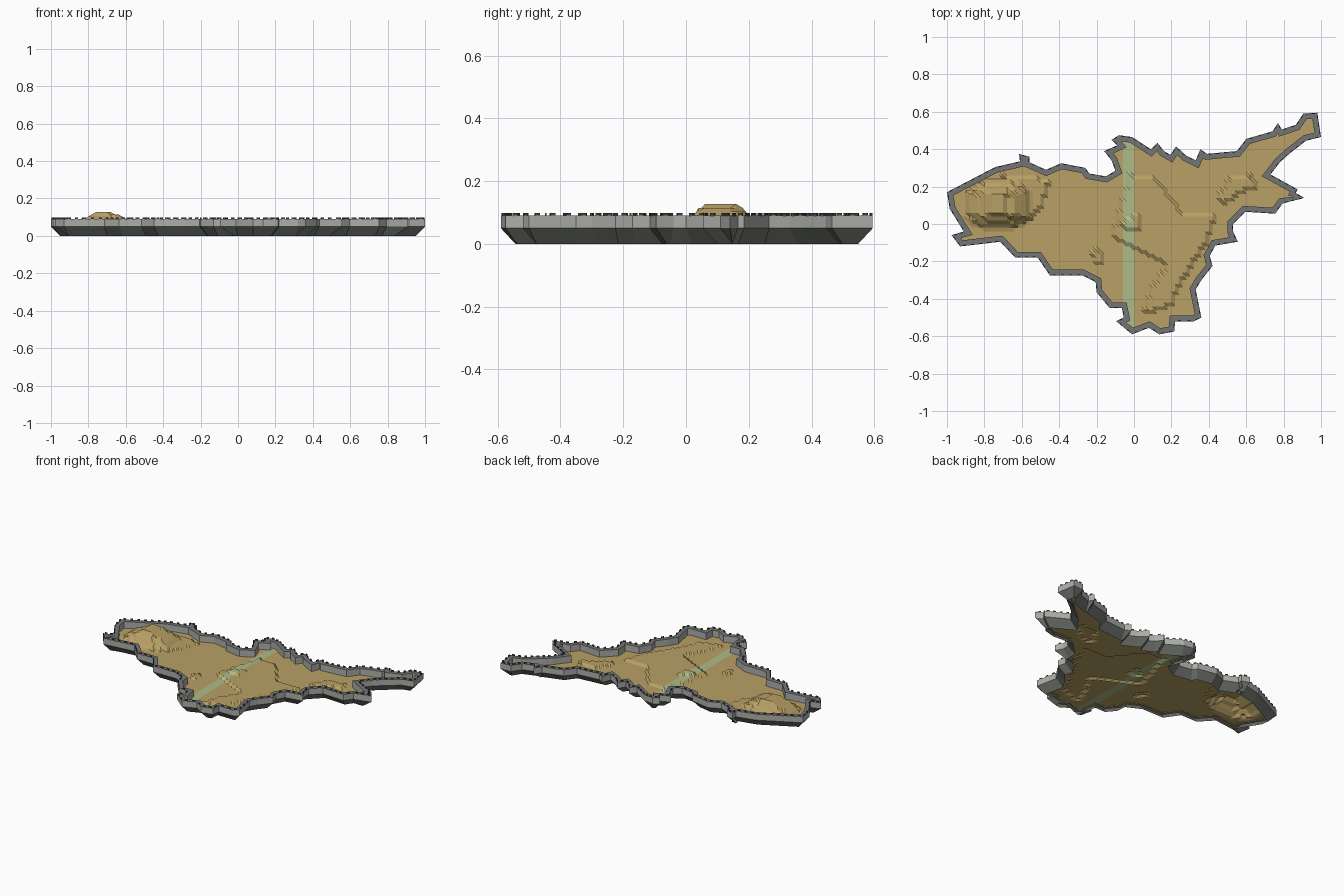
import bpy, bmesh, math
from mathutils import Vector
from mathutils.geometry import delaunay_2d_cdt

if "Cube" in bpy.data.objects:
    bpy.data.objects.remove(bpy.data.objects["Cube"])


def material(name, rgb):
    m = bpy.data.materials.new(name)
    m.diffuse_color = (*rgb, 1)
    m.use_nodes = True
    m.node_tree.nodes["Principled BSDF"].inputs["Base Color"].default_value = m.diffuse_color
    return m


SAND = material("sand", (0.48, 0.35, 0.13))
GREEN = material("pale green", (0.43, 0.50, 0.25))
STONE = material("light stone", (0.42, 0.42, 0.40))
WALK = material("walkway grey", (0.17, 0.18, 0.175))
FOOT = material("dark footing", (0.165, 0.18, 0.16))
DARK = material("merlon charcoal", (0.06, 0.065, 0.06))

# Outline of the walled land, clockwise from the west tip
north = [(-1, .17), (-.77, .29), (-.74, .305), (-.61, .335), (-.615, .375), (-.56, .36),
         (-.56, .33), (-.47, .29), (-.39, .325), (-.26, .30), (-.24, .27), (-.15, .255),
         (-.10, .285), (-.12, .34), (-.16, .39), (-.09, .42), (-.12, .45), (-.08, .475),
         (-.01, .465), (.09, .40), (.125, .435), (.16, .39), (.195, .37), (.225, .415),
         (.28, .365), (.33, .34), (.355, .40), (.39, .375), (.55, .39), (.60, .455),
         (.74, .495), (.77, .54), (.79, .505), (.865, .53), (.905, .59), (.98, .595)]
south = [(1, .465), (.92, .445), (.83, .375), (.78, .33), (.73, .265), (.875, .185),
         (.865, .165), (.91, .14), (.795, .11), (.755, .055), (.595, .065), (.53, 0),
         (.53, -.04), (.555, -.095), (.435, -.115), (.405, -.17), (.42, -.225),
         (.36, -.30), (.33, -.35), (.36, -.50), (.32, -.52), (.22, -.52), (.215, -.575),
         (.135, -.59), (.08, -.555), (-.01, -.59), (-.095, -.52), (-.055, -.50),
         (-.065, -.45), (-.13, -.45), (-.20, -.365), (-.205, -.31), (-.275, -.275),
         (-.45, -.275), (-.515, -.18), (-.635, -.18), (-.715, -.095), (-.93, -.12),
         (-.975, -.06), (-.91, -.04), (-.985, .08)]
outline = [Vector(p) for p in north + south]
N = len(outline)


def inset(dist):
    """Outline moved inward with limited mitres."""
    result = []
    for i, p in enumerate(outline):
        a = (p - outline[i - 1]).normalized()
        b = (outline[(i + 1) % N] - p).normalized()
        na, nb = Vector((a.y, -a.x)), Vector((b.y, -b.x))
        mid = (na + nb).normalized()
        result.append(p + mid * dist / max(mid.dot(na), 0.6))
    return result


def finish(name, bm, mats):
    mesh = bpy.data.meshes.new(name)
    bm.to_mesh(mesh)
    bm.free()
    for m in mats:
        mesh.materials.append(m)
    ob = bpy.data.objects.new(name, mesh)
    bpy.context.collection.objects.link(ob)
    return ob


# Wall: cross-section (inset, height) swept round the outline, open underneath
profile = [(.044, 0), (0, .05), (0, .09), (.031, .09), (.031, .04)]
band_material = [0, 1, 2, 1]
bm = bmesh.new()
rings = [[bm.verts.new((p.x, p.y, z)) for p in inset(d)] for d, z in profile]
for k, mat in enumerate(band_material):
    lo, hi = rings[k], rings[k + 1]
    for i in range(N):
        j = (i + 1) % N
        f = bm.faces.new((lo[i], hi[i], hi[j], lo[j]))
        f.material_index = mat
finish("boundary_wall", bm, [FOOT, STONE, WALK])


# Merlons: small sparse blocks along the outer edge of the walkway
def add_merlons(bm, loop, spacing=.045):
    for i, p in enumerate(loop):
        edge = loop[(i + 1) % N] - p
        count = max(1, round(edge.length / spacing))
        u = edge.normalized()
        w = Vector((u.y, -u.x)) * .003
        half = u * min(.008, edge.length * .3)
        for s in range(count):
            c = p + edge * ((s + .5) / count)
            base = [c - half - w, c + half - w, c + half + w, c - half + w]
            lo = [bm.verts.new((q.x, q.y, .088)) for q in base]
            hi = [bm.verts.new((q.x, q.y, .099)) for q in base]
            bm.faces.new(hi)
            for a in range(4):
                b = (a + 1) % 4
                bm.faces.new((lo[a], lo[b], hi[b], hi[a]))


bm = bmesh.new()
add_merlons(bm, inset(.003))
bmesh.ops.recalc_face_normals(bm, faces=bm.faces)
finish("merlons", bm, [DARK])


def inside(x, y, loop):
    hit = False
    for i, a in enumerate(loop):
        b = loop[i - 1]
        if (a[1] > y) != (b[1] > y) and x < (b[0] - a[0]) * (y - a[1]) / (b[1] - a[1]) + a[0]:
            hit = not hit
    return hit


# Terraces, each one step high
FLOOR, STEP = .045, .0117
terraces = [
    [(-.12, -.07), (-.02, .26), (.11, .25), (.27, .04), (.43, .05), (.39, -.09),
     (.23, -.34), (.20, -.43), (.05, -.48), (.10, -.33), (.18, -.22), (0, -.12)],
    [(-.07, .01), (.02, .05), (.03, -.02), (-.05, -.03)],
    [(-.24, -.15), (-.19, -.13), (-.16, -.20), (-.20, -.21)],
    [(.44, .15), (.52, .25), (.62, .26), (.66, .20), (.56, .17), (.48, .11)],
    [(-.66, .02), (-.70, .26), (-.56, .25), (-.45, .23), (-.50, .10), (-.56, .02)],
]


def height(x, y):
    # Steep hill in the west with a flat top
    dx = max((-.765 - x) / .15, (x + .70) / .17, 0)
    dy = max((.06 - y) / .09, (y - .155) / .09, 0)
    h = 7 * max(0, 1 - math.hypot(dx, dy))
    h = round(h) if h > 1.5 else round(h) * .5
    bumps = sum(inside(x, y, t) for t in terraces)
    return FLOOR + STEP * min(7, h + bumps)


# Ground: stepped grid trimmed to the wall
border = inset(.006)
points = list(border)
for ix in range(-50, 51):
    for iy in range(-30, 31):
        if inside(ix * .02, iy * .02, border):
            points.append(Vector((ix * .02, iy * .02)))
cdt = delaunay_2d_cdt(points, [(i, (i + 1) % N) for i in range(N)], [], 1, 1e-5)
bm = bmesh.new()
verts = [bm.verts.new((p.x, p.y, height(p.x, p.y))) for p in cdt[0]]
for tri in cdt[2]:
    f = bm.faces.new([verts[i] for i in tri])
    # Pale green strip crossing the land
    f.material_index = int(-.06 < f.calc_center_median().x < 0)
finish("ground", bm, [SAND, GREEN])
